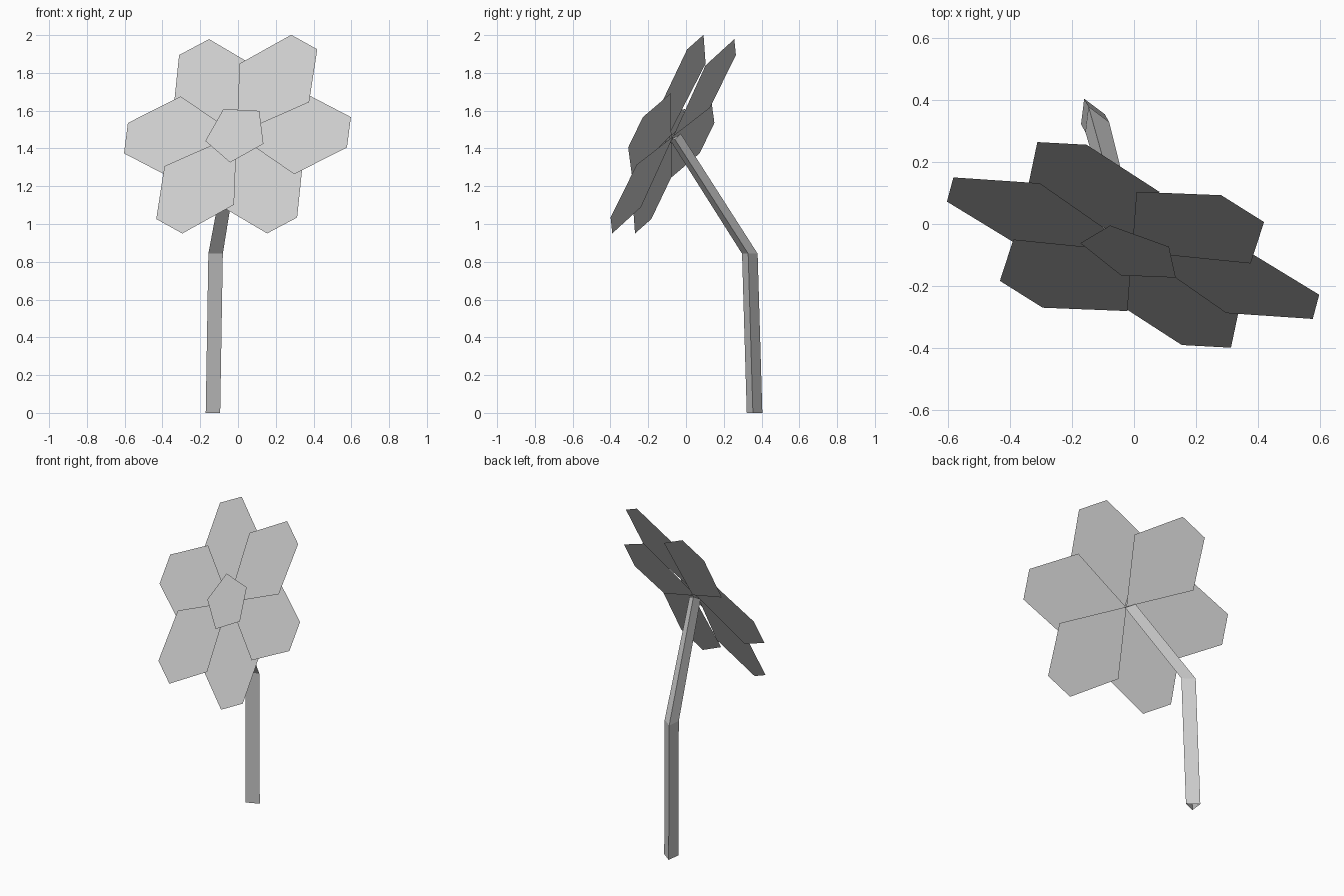
import bpy
import bmesh
from math import cos, sin, radians
from mathutils import Vector

cube = bpy.data.objects.get("Cube")
if cube:
    bpy.data.objects.remove(cube, do_unlink=True)

# One plain grey for the whole flower
grey = bpy.data.materials.new("light_grey")
grey.use_nodes = True
colour = (0.6, 0.6, 0.6, 1)
grey.diffuse_color = colour
grey.node_tree.nodes["Principled BSDF"].inputs["Base Color"].default_value = colour

# Frame of the tilted flower head
CENTRE = Vector((-0.003, -0.078, 1.47))
NORMAL = Vector((-0.283, -0.846, 0.447)).normalized()
ACROSS = Vector((0, 0, 1)).cross(NORMAL).normalized()
UP = NORMAL.cross(ACROSS)


def make_object(name, bm):
    mesh = bpy.data.meshes.new(name)
    bm.to_mesh(mesh)
    bm.free()
    mesh.materials.append(grey)
    obj = bpy.data.objects.new(name, mesh)
    bpy.context.collection.objects.link(obj)
    return obj


def flat_plate(name, outline, layer):
    """Single polygon lying in the flower head, moved along its normal."""
    bm = bmesh.new()
    bm.faces.new([bm.verts.new(CENTRE + ACROSS * x + UP * y + NORMAL * layer)
                  for x, y in outline])
    return make_object(name, bm)


# Six petals: opposite petals share one of three thin layers
PETAL = [(0, 0), (0.345, -0.24), (0.62, -0.09), (0.62, 0.09), (0.345, 0.24)]
LAYERS = [0, 0.0125, -0.0125]
for i in range(6):
    c, s = cos(radians(1.6 + 60 * i)), sin(radians(1.6 + 60 * i))
    outline = [(r * c - t * s, r * s + t * c) for r, t in PETAL]
    flat_plate(f"petal_{i + 1}", outline, LAYERS[i % 3])

# Five-sided flower centre
flat_plate("flower_centre",
           [(0.172 * cos(radians(a)), 0.172 * sin(radians(a)))
            for a in range(-21, 339, 72)], 0.021)

# Bent stem: an open three-sided tube
base = Vector((-0.142, 0.36, 0))
bend = Vector((-0.128, 0.335, 0.843))
tip = Vector((-0.02, -0.057, 1.457))
lean = Vector((0, 0, 1)).rotation_difference(tip - bend)
corners = [Vector((cos(radians(a)), sin(radians(a)), 0)) * 0.048
           for a in (113, 233, 353)]
bm = bmesh.new()
rings = [[bm.verts.new(base + v) for v in corners],
         [bm.verts.new(bend + v) for v in corners],
         [bm.verts.new(tip + lean @ v * 0.8) for v in corners]]
for low, high in zip(rings, rings[1:]):
    for k in range(3):
        n = (k + 1) % 3
        bm.faces.new((low[k], low[n], high[n], high[k]))
make_object("stem", bm)
